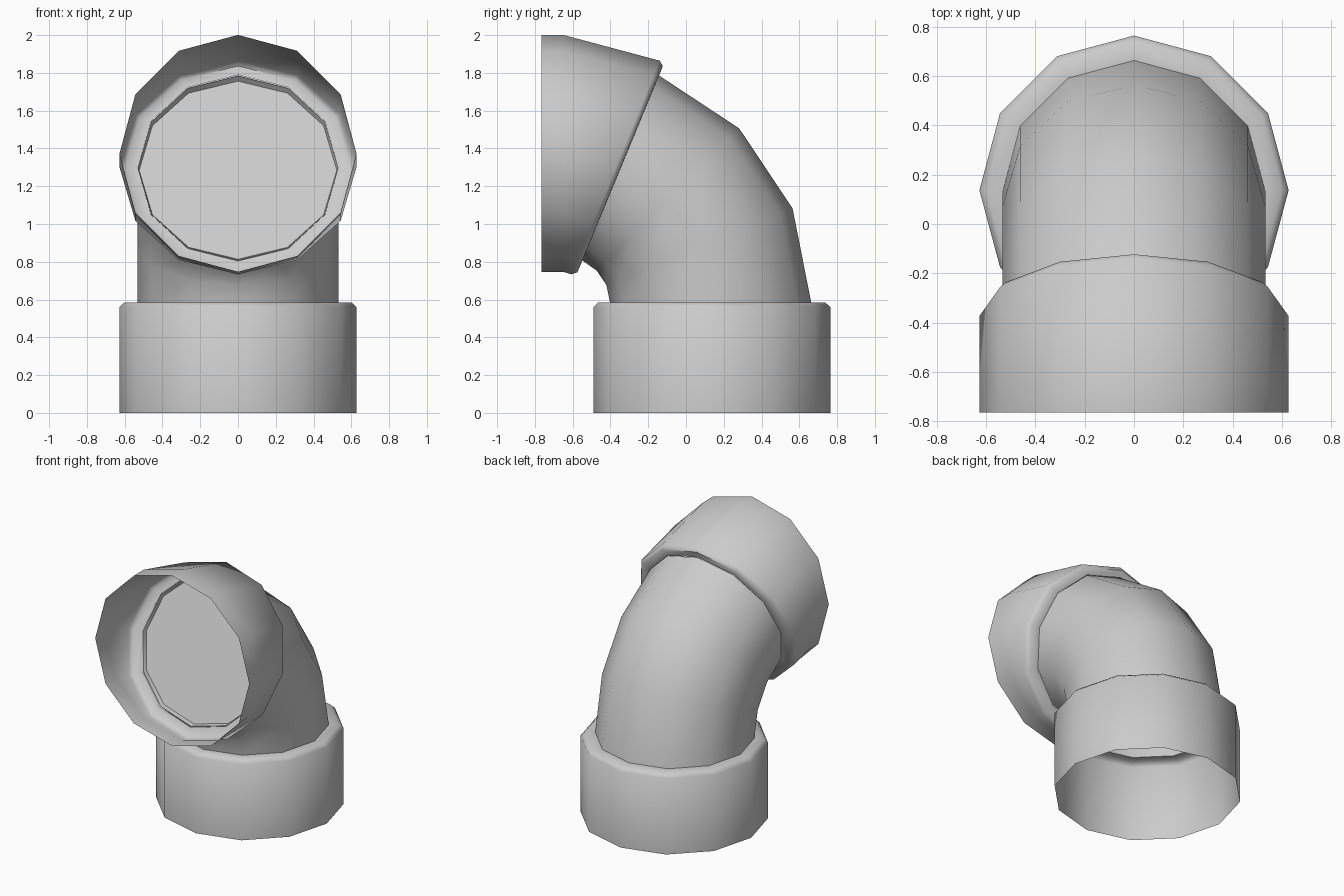
import bpy, bmesh, math
from mathutils import Vector

if "Cube" in bpy.data.objects:
    bpy.data.objects.remove(bpy.data.objects["Cube"])

SIDES = 12
grey = bpy.data.materials.new("light_grey")
grey.use_nodes = True
colour = (0.6, 0.6, 0.6, 1)
grey.diffuse_color = colour
grey.node_tree.nodes["Principled BSDF"].inputs["Base Color"].default_value = colour


def ring(y, z, tilt, rx, ru=None):
    """Twelve points around a centre, leaned towards the front by tilt degrees."""
    t = math.radians(tilt)
    up = Vector((0, math.cos(t), math.sin(t))) * (ru or rx)
    side = Vector((rx, 0, 0))
    angles = [math.tau * k / SIDES for k in range(SIDES)]
    return [Vector((0, y, z)) + side * math.sin(a) + up * math.cos(a) for a in angles]


def loft(name, rings, capped=False):
    """Skin consecutive rings, optionally closing both ends."""
    bm = bmesh.new()
    loops = [[bm.verts.new(p) for p in r] for r in rings]
    for a, b in zip(loops, loops[1:]):
        for k in range(SIDES):
            n = (k + 1) % SIDES
            bm.faces.new((a[n], a[k], b[k], b[n]))
    if capped:
        bm.faces.new(loops[0])
        bm.faces.new(reversed(loops[-1]))
    bmesh.ops.recalc_face_normals(bm, faces=bm.faces)
    mesh = bpy.data.meshes.new(name)
    bm.to_mesh(mesh)
    bm.free()
    mesh.materials.append(grey)
    obj = bpy.data.objects.new(name, mesh)
    bpy.context.collection.objects.link(obj)
    bpy.ops.object.select_all(action="DESELECT")
    obj.select_set(True)
    bpy.context.view_layer.objects.active = obj
    bpy.ops.object.shade_smooth_by_angle(angle=math.radians(50))


# Bent pipe, with a recessed end plate inside each mouth
PIPE, BEND, PIVOT_Y, PIVOT_Z, END = 0.533, 0.77, -0.64, 0.585, 67.5


def on_bend(tilt, shift=0):
    t = math.radians(tilt)
    return (PIVOT_Y + BEND * math.cos(t) - shift * math.sin(t),
            PIVOT_Z + BEND * math.sin(t) + shift * math.cos(t), tilt)


elbow = [ring(*on_bend(END * i / 3), PIPE) for i in range(3)]
elbow.append(ring(*on_bend(END), PIPE, 0.53))
start = [ring(*on_bend(0, 0.06), 0.513), ring(*on_bend(0), 0.53)]
finish = [ring(*on_bend(END), 0.53, 0.527), ring(*on_bend(END, -0.03), 0.523, 0.51)]
loft("bent_pipe", start + elbow + finish, capped=True)

# Lower socket: shoulder, rounded edge, straight wall
loft("lower_socket", [
    ring(*on_bend(0), PIPE),
    ring(0.137, 0.585, 0, 0.6),
    ring(0.137, 0.56, 0, 0.627),
    ring(0.137, 0, 0, 0.627),
])

# Upper socket: leaning shoulder that straightens to an upright mouth
loft("upper_socket", [
    ring(*on_bend(END), PIPE),
    ring(-0.349, 1.29, END, 0.6, 0.591),
    ring(-0.373, 1.299, END, 0.627, 0.612),
    ring(-0.65, 1.374, 90, 0.627),
    ring(-0.765, 1.374, 90, 0.627),
])
